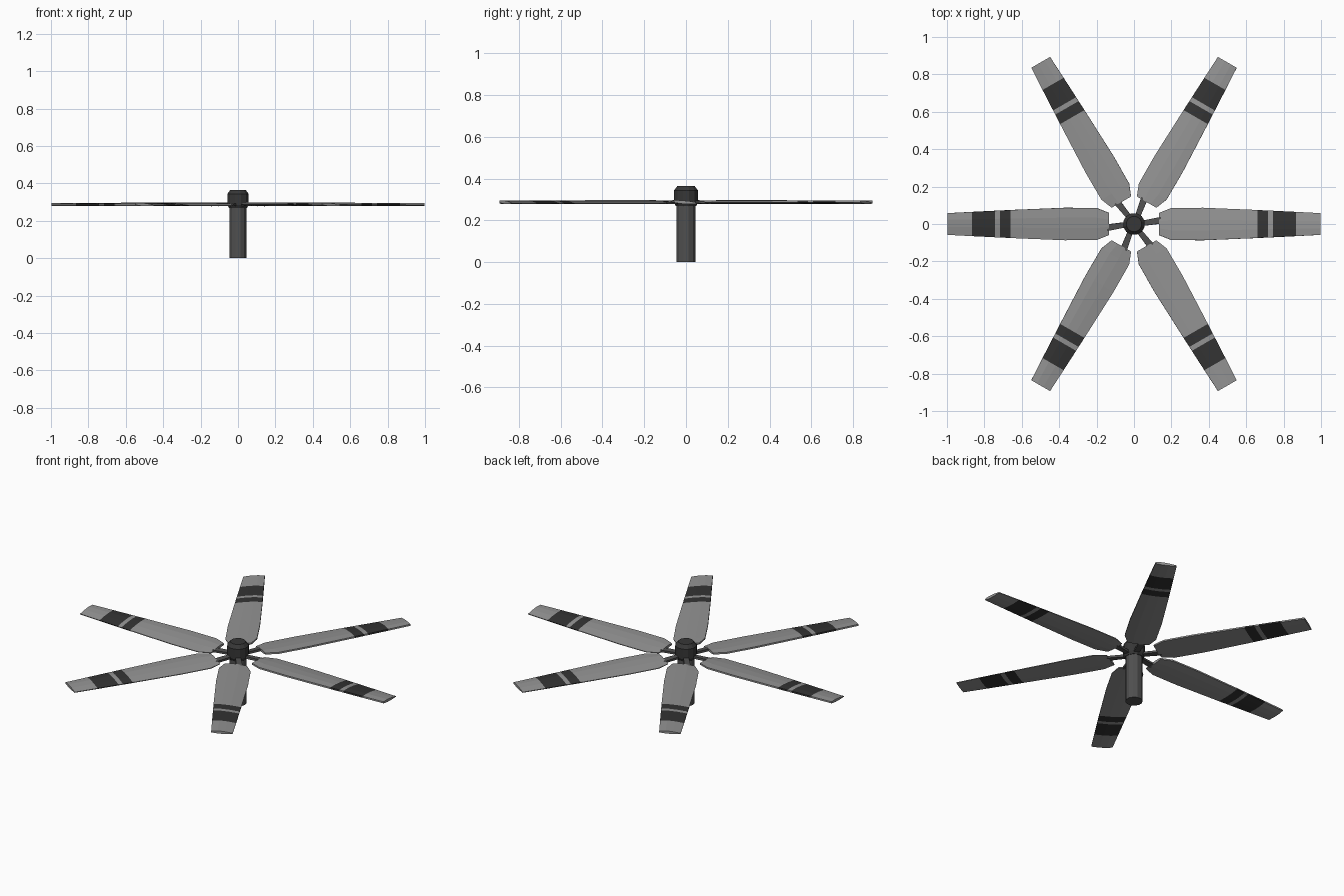
import bpy, bmesh
from math import pi, sin, cos, radians
from mathutils import Matrix

if "Cube" in bpy.data.objects:
    bpy.data.objects.remove(bpy.data.objects["Cube"])


def material(name, c):
    m = bpy.data.materials.new(name)
    m.diffuse_color = (c, c, c, 1)
    m.use_nodes = True
    m.node_tree.nodes["Principled BSDF"].inputs["Base Color"].default_value = m.diffuse_color
    return m


BLADE = material("blade grey", 0.29)
STRIPE = material("stripe charcoal", 0.033)
METAL = material("shaft dark grey", 0.08)
CAP = material("cap charcoal", 0.038)
N = 6
BLADE_Z = 0.286
PITCH = radians(-4)


def loft(name, rings, mats, rule=None):
    """Skin a list of closed rings, capping both ends."""
    bm = bmesh.new()
    loops = [[bm.verts.new(p) for p in ring] for ring in rings]
    for i, (a, b) in enumerate(zip(loops, loops[1:])):
        for k in range(len(a)):
            j = (k + 1) % len(a)
            f = bm.faces.new((a[k], a[j], b[j], b[k]))
            f.material_index = rule(i) if rule else 0
    bm.faces.new(loops[0])
    bm.faces.new(loops[-1])
    bmesh.ops.recalc_face_normals(bm, faces=bm.faces)
    me = bpy.data.meshes.new(name)
    bm.to_mesh(me)
    bm.free()
    for m in mats:
        me.materials.append(m)
    ob = bpy.data.objects.new(name, me)
    bpy.context.collection.objects.link(ob)
    return ob


def lathe(name, profile, sides, mat):
    return loft(name, [[(r * cos(2 * pi * (k + .5) / sides), r * sin(2 * pi * (k + .5) / sides), z)
                        for k in range(sides)] for r, z in profile], [mat])


# Shaft and chamfered hub cap
lathe("shaft", [(0.047, 0), (0.047, 0.30)], 12, METAL)
lathe("hub_cap", [(0.05, 0.268), (0.059, 0.285), (0.059, 0.344), (0.042, 0.365)], 12, CAP)

# Blade: stations (radius, half chord), airfoil (chord fraction, height)
stations = [(0.135, 0.06), (0.20, 0.086), (0.37, 0.087), (0.66, 0.075), (0.717, 0.072),
            (0.742, 0.071), (0.865, 0.065), (0.998, 0.058)]
airfoil = [(-1, -0.005), (-1, 0.004), (-0.4, 0.008), (0.25, 0.007), (1, 0.002),
           (1, -0.002), (0.25, -0.007), (-0.4, -0.008)]
tilt = Matrix.Translation((0, 0, BLADE_Z)) @ Matrix.Rotation(PITCH, 4, 'X')
rings = [[(r, u * h, z) for u, z in airfoil] for r, h in stations]

# Root arm: a slim bar leaning toward the low edge of the blade
arm = [[(x, y - w, -t), (x, y + w, -t), (x, y + w, t), (x, y - w, t)]
       for x, y, w, t in ((0.02, 0, 0.013, 0.007), (0.145, 0.02, 0.018, 0.006))]

for i in range(N):
    turn = Matrix.Rotation(2 * pi * i / N, 4, 'Z')
    blade = loft(f"blade_{i + 1}", rings, [BLADE, STRIPE], lambda s: 1 if s in (3, 5) else 0)
    bar = loft(f"blade_arm_{i + 1}", arm, [METAL])
    for ob in (blade, bar):
        ob.data.transform(turn @ tilt)
